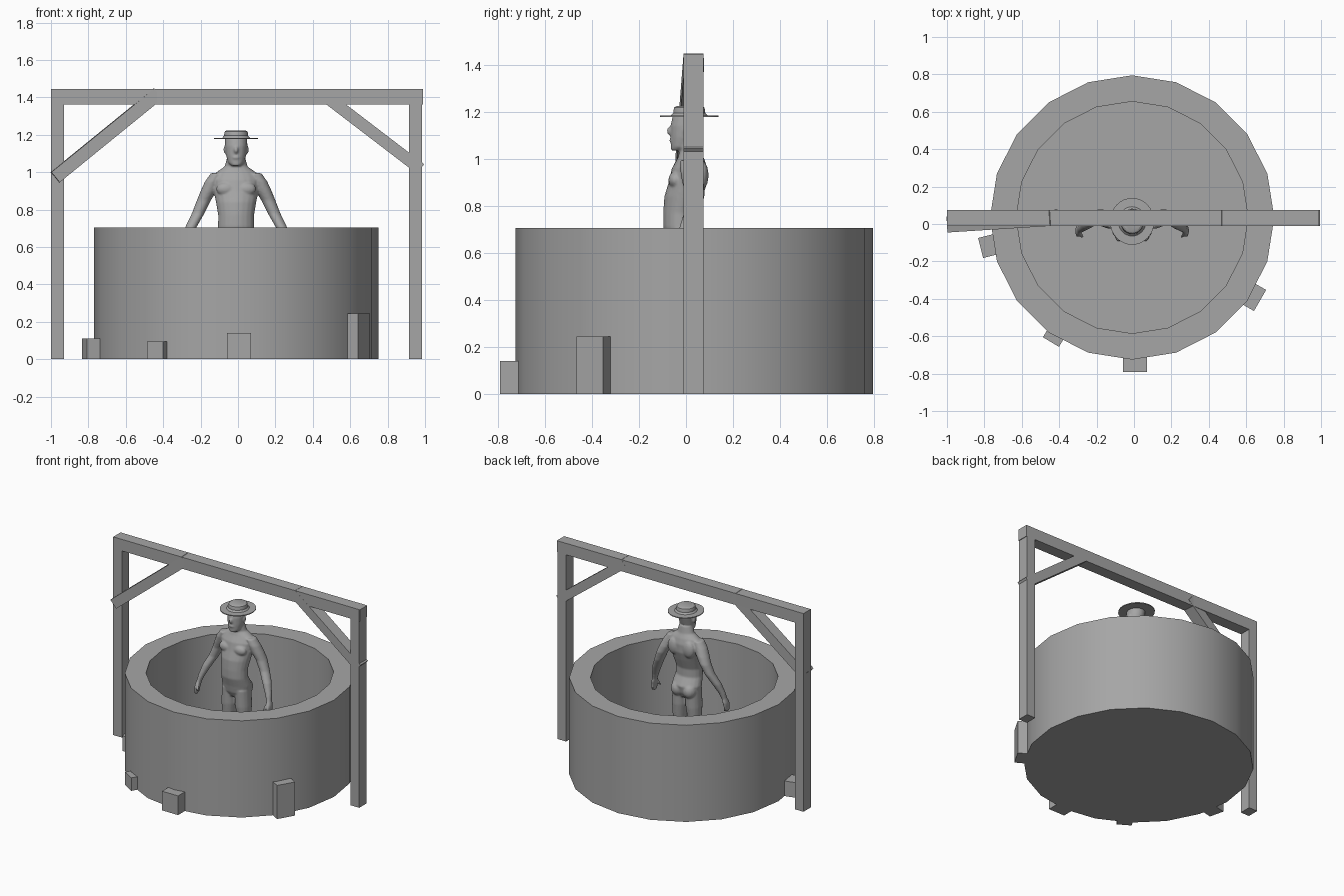
import bpy, bmesh, math
from mathutils import Matrix, Vector

cube = bpy.data.objects.get("Cube")
if cube:
    bpy.data.objects.remove(cube, do_unlink=True)

grey = bpy.data.materials.new("plain_grey")
grey.use_nodes = True
grey.diffuse_color = (0.38, 0.38, 0.38, 1)
shader = next(n for n in grey.node_tree.nodes if n.type == "BSDF_PRINCIPLED")
shader.inputs["Base Color"].default_value = (0.38, 0.38, 0.38, 1)
shader.inputs["Roughness"].default_value = 0.8


def finish(name, bm, smooth=False):
    bmesh.ops.recalc_face_normals(bm, faces=bm.faces[:])
    mesh = bpy.data.meshes.new(name)
    bm.to_mesh(mesh)
    bm.free()
    mesh.materials.append(grey)
    obj = bpy.data.objects.new(name, mesh)
    bpy.context.collection.objects.link(obj)
    if smooth:
        bpy.ops.object.select_all(action="DESELECT")
        obj.select_set(True)
        bpy.context.view_layer.objects.active = obj
        bpy.ops.object.shade_smooth_by_angle(angle=math.radians(30))
    return obj


def loft(bm, rings, sides=20):
    """Join horizontal elliptical rings (x, y, z, rx, ry) and cap both ends."""
    loops = []
    for x, y, z, rx, ry in rings:
        angles = [math.tau * i / sides for i in range(sides)]
        loops.append([bm.verts.new((x + rx * math.cos(a), y + ry * math.sin(a), z))
                      for a in angles])
    for low, high in zip(loops, loops[1:]):
        for i in range(sides):
            j = (i + 1) % sides
            bm.faces.new((low[i], low[j], high[j], high[i]))
    bm.faces.new(loops[0][::-1])
    bm.faces.new(loops[-1])


def ball(bm, center, size):
    bmesh.ops.create_uvsphere(bm, u_segments=16, v_segments=10, radius=1,
                              matrix=Matrix.Translation(center) @ Matrix.Diagonal((*size, 1)))


def box(name, center, size, rotation=Matrix()):
    bm = bmesh.new()
    bmesh.ops.create_cube(bm, size=1, matrix=Matrix.Translation(center) @ rotation
                          @ Matrix.Diagonal((*size, 1)))
    return finish(name, bm)


# Round wall with a hollow inside and a thin floor
CX, CY = -0.01, 0.035
bm = bmesh.new()
loft(bm, [(CX, CY, z, r, r) for z, r in ((0, 0.76), (0.705, 0.76), (0.705, 0.62), (0.02, 0.62))])
finish("round_wall", bm, smooth=True)

# Stone blocks at the foot of the wall: outer face centre, outward angle, width, height
blocks = [((0.005, -0.79), -90, 0.13, 0.14), ((0.674, -0.409), -30, 0.13, 0.245),
          ((-0.444, -0.631), -121, 0.10, 0.095), ((-0.82, -0.128), 194, 0.11, 0.11)]
for i, ((x, y), angle, width, height) in enumerate(blocks):
    turn = Matrix.Rotation(math.radians(angle), 4, "Z")
    center = Vector((x, y, height / 2)) - turn @ Vector((0.05, 0, 0))
    box(f"base_block_{i + 1}", center, (0.10, width, height), turn)

# Timber frame
box("right_post", (-0.965, 0.0325, 0.7225), (0.07, 0.085, 1.445))
box("left_post", (0.95, 0.0325, 0.7225), (0.07, 0.085, 1.445))
box("top_beam", (-0.005, 0.0325, 1.403), (1.99, 0.084, 0.084))


def brace(name, low, high, width):
    """Diagonal timber whose upper edge runs from low to high."""
    low, high = Vector(low), Vector(high)
    along = (high - low).normalized()
    side = Vector((0, 0, 1)).cross(along).normalized()
    up = along.cross(side)
    rotation = Matrix((along, side, up)).transposed().to_4x4()
    center = (low + high) / 2 - up * width / 2
    box(name, center, ((high - low).length, 0.085, width), rotation)


brace("right_brace", (-1.0, -0.003, 1.0), (-0.45, 0.032, 1.447), 0.07)
brace("left_brace", (0.995, 0.0325, 1.043), (0.468, 0.0325, 1.446), 0.064)

# Standing figure: torso and head
bm = bmesh.new()
torso = [(0, 0.56, 0.05, 0.05), (0, 0.60, 0.10, 0.07), (0, 0.65, 0.106, 0.08),
         (-0.025, 0.71, 0.097, 0.072), (-0.025, 0.77, 0.096, 0.072),
         (-0.01, 0.84, 0.108, 0.082), (0.008, 0.90, 0.12, 0.082),
         (0.015, 0.96, 0.125, 0.075), (0.02, 1.0, 0.105, 0.058),
         (0.018, 1.03, 0.062, 0.045), (0.01, 1.08, 0.048, 0.045)]
head = [(-0.038, 1.035, 0.025, 0.026), (-0.022, 1.05, 0.042, 0.042),
        (-0.008, 1.09, 0.054, 0.058), (0, 1.14, 0.06, 0.066),
        (0.008, 1.18, 0.06, 0.065), (0.01, 1.21, 0.045, 0.05)]
for part in (torso, head):
    loft(bm, [(CX, y, z, rx, ry) for y, z, rx, ry in part])
ball(bm, (CX, -0.068, 1.118), (0.011, 0.014, 0.018))
ball(bm, (CX, -0.062, 1.078), (0.02, 0.01, 0.008))

# Limbs, as offset from the middle, depth, height, half width, half depth
arm = [(0.10, 0.015, 0.995, 0.035, 0.04), (0.125, 0.02, 0.95, 0.042, 0.045),
       (0.147, 0.03, 0.90, 0.043, 0.046), (0.172, 0.038, 0.85, 0.038, 0.042),
       (0.203, 0.03, 0.78, 0.034, 0.036), (0.24, 0.005, 0.71, 0.031, 0.033),
       (0.268, -0.018, 0.64, 0.023, 0.024), (0.28, -0.028, 0.60, 0.017, 0.022),
       (0.288, -0.034, 0.57, 0.016, 0.03), (0.291, -0.038, 0.545, 0.013, 0.029)]
leg = [(0.052, 0, 0.62, 0.05, 0.065), (0.055, 0, 0.5, 0.053, 0.062),
       (0.06, 0, 0.4, 0.045, 0.05), (0.06, 0, 0.32, 0.038, 0.043),
       (0.062, 0.015, 0.24, 0.037, 0.045), (0.064, 0.02, 0.14, 0.026, 0.03),
       (0.064, 0.02, 0.07, 0.023, 0.027), (0.066, 0.01, 0.03, 0.025, 0.04)]
for s in (-1, 1):
    for limb in (arm, leg):
        loft(bm, [(CX + s * x, y, z, rx, ry) for x, y, z, rx, ry in limb], 16)
    for k in range(4):
        y = -0.06 + 0.0145 * k
        loft(bm, [(CX + s * 0.291, y, 0.56, 0.009, 0.009),
                  (CX + s * 0.292, y, 0.50 + 0.006 * abs(k - 1), 0.007, 0.007)], 8)
    loft(bm, [(CX + s * 0.282, -0.045, 0.59, 0.01, 0.01),
              (CX + s * 0.265, -0.07, 0.535, 0.008, 0.008)], 8)
    ball(bm, (CX + s * 0.048, 0.035, 0.615), (0.048, 0.052, 0.055))   # seat
    ball(bm, (CX + s * 0.055, -0.045, 0.91), (0.052, 0.03, 0.036))    # chest
    ball(bm, (CX + s * 0.06, 0.068, 0.93), (0.045, 0.028, 0.06))      # shoulder blade
    ball(bm, (CX + s * 0.06, 0.005, 1.12), (0.008, 0.014, 0.02))      # ear
    ball(bm, (CX + s * 0.07, -0.02, 0.042), (0.03, 0.075, 0.022))     # foot
figure = finish("bathing_figure", bm)
remesh = figure.modifiers.new("blend_parts", "REMESH")
remesh.mode = "VOXEL"
remesh.voxel_size = 0.006
remesh.use_smooth_shade = True
soften = figure.modifiers.new("soften", "SMOOTH")
soften.factor = 0.5
soften.iterations = 4

# Hat with a thin flat brim and a low flared crown
bm = bmesh.new()
hat = [(1.177, 0.118), (1.183, 0.118), (1.184, 0.074), (1.195, 0.064), (1.208, 0.063),
       (1.218, 0.06), (1.224, 0.05)]
loft(bm, [(CX, 0.014, z, r, r * 1.06) for z, r in hat], 32)
finish("hat", bm, smooth=True)
